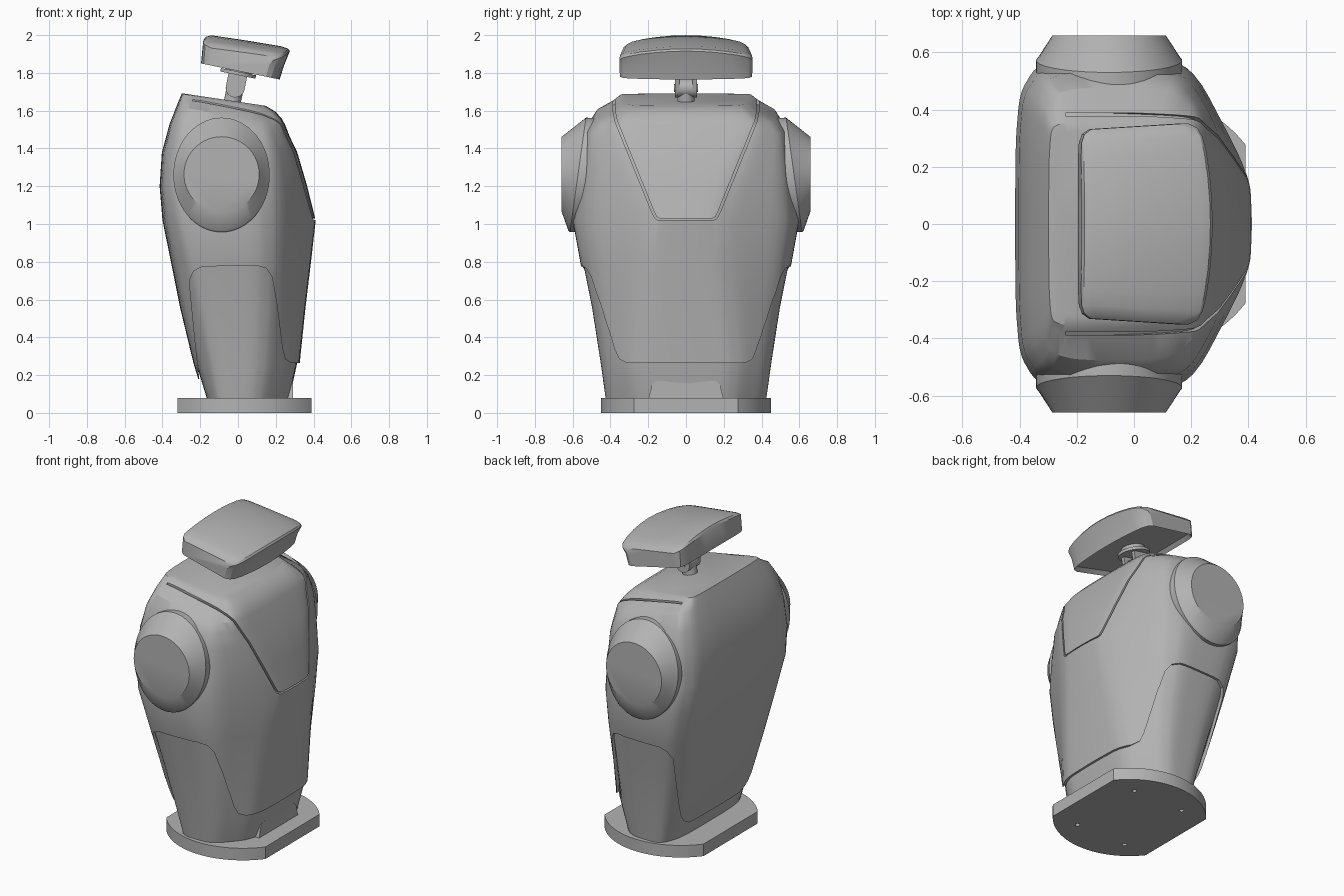
import bpy, bmesh, math
from mathutils import Matrix, Vector

cube = bpy.data.objects.get("Cube")
if cube:
    bpy.data.objects.remove(cube, do_unlink=True)

grey = bpy.data.materials.new("grey plastic")
grey.use_nodes = True
colour = (0.45, 0.45, 0.45, 1)
grey.diffuse_color = colour
grey.node_tree.nodes["Principled BSDF"].inputs["Base Color"].default_value = colour


def make(name, bm, angle=30):
    bmesh.ops.recalc_face_normals(bm, faces=bm.faces)
    mesh = bpy.data.meshes.new(name)
    bm.to_mesh(mesh)
    bm.free()
    mesh.materials.append(grey)
    ob = bpy.data.objects.new(name, mesh)
    bpy.context.collection.objects.link(ob)
    smooth(ob, angle)
    return ob


def smooth(ob, angle=30):
    bpy.ops.object.select_all(action="DESELECT")
    ob.select_set(True)
    bpy.context.view_layer.objects.active = ob
    bpy.ops.object.shade_smooth_by_angle(angle=math.radians(angle))


def loft(rings):
    """Closed tube through equal-length rings, capped at both ends."""
    bm = bmesh.new()
    vs = [[bm.verts.new(p) for p in ring] for ring in rings]
    n = len(vs[0])
    for a, b in zip(vs, vs[1:]):
        for i in range(n):
            j = (i + 1) % n
            bm.faces.new((a[i], a[j], b[j], b[i]))
    bm.faces.new(vs[0])
    bm.faces.new(vs[-1])
    return bm


def prism(name, outline, axis, lo, hi):
    """Outline extruded along x, y or z."""
    def place(a, b, c):
        return {"x": (c, a, b), "y": (a, c, b), "z": (a, b, c)}[axis]
    return make(name, loft([[place(a, b, c) for a, b in outline] for c in (lo, hi)]))


def cylinder(name, start, end, r1, r2=None, sides=48):
    a, b = Vector(start), Vector(end)
    rot = (b - a).to_track_quat("Z", "Y").to_matrix().to_4x4()
    bm = bmesh.new()
    bmesh.ops.create_cone(bm, cap_ends=True, segments=sides, radius1=r1,
                          radius2=r1 if r2 is None else r2, depth=(b - a).length,
                          matrix=Matrix.Translation((a + b) / 2) @ rot)
    return make(name, bm)


def cut(target, cutters):
    for c in cutters:
        mod = target.modifiers.new("cut", "BOOLEAN")
        mod.operation, mod.solver, mod.object = "DIFFERENCE", "EXACT", c
        bpy.context.view_layer.objects.active = target
        bpy.ops.object.modifier_apply(modifier=mod.name)
        bpy.data.objects.remove(c, do_unlink=True)
    smooth(target)


def round_corners(pts, ratio=0.18, passes=3):
    for _ in range(passes):
        out = []
        for i, p in enumerate(pts):
            q = pts[(i + 1) % len(pts)]
            out += [p.lerp(q, ratio), q.lerp(p, ratio)]
        pts = out
    return pts


# Torso sections: height, tilt, back x, back half width,
# side start x, side half width, side end x, front x, front half width
SECTIONS = [
    (.08, 0, -.18, .30, -.12, .44, .12, .28, .25),
    (.26, 0, -.235, .33, -.15, .465, .15, .32, .27),
    (.55, 0, -.305, .38, -.20, .51, .17, .35, .235),
    (.80, 0, -.355, .42, -.25, .56, .18, .38, .20),
    (1.02, 0, -.40, .44, -.30, .60, .18, .405, .17),
    (1.20, 0, -.415, .43, -.33, .575, .18, .36, .235),
    (1.38, 0, -.403, .42, -.32, .55, .17, .307, .31),
    (1.50, .1, -.362, .39, -.30, .53, .14, .265, .35),
    (1.575, .18, -.325, .36, -.27, .475, .12, .245, .37),
    (1.615, .2, -.308, .34, -.26, .39, .10, .225, .34),
    (1.643, .19, -.298, .33, -.25, .355, .08, .19, .31),
    (1.655, .15, -.280, .30, -.24, .325, .05, .14, .28),
]


def torso(name, inset):
    rings = []
    for z, tilt, xb, yb, xs, ys, xe, xf, yf in SECTIONS:
        d = inset
        half = [(xb + d, yb - d), (xs + d, ys - d), (xe - d, ys - d), (xf - d, yf - d / 2)]
        pts = half + [(xf + .008 - d, 0)] + [(x, -y) for x, y in reversed(half)]
        drop = d if z > 1.55 else 0
        rings.append([(p.x, p.y, z - drop - tilt * (p.x + .05))
                      for p in round_corners([Vector(p) for p in pts])])
    return make(name, loft(rings), 35)


torso("torso_core", .014)
shell = torso("torso_shell", 0)

# Openings at the hips, with the shell hem at the front and back
hip = [(-.5, .18), (-.205, .18), (-.225, .36), (-.258, .70), (-.235, .75), (-.19, .775),
       (.10, .78), (.15, .765), (.18, .72), (.205, .58), (.235, .34), (.25, .285),
       (.28, .265), (.6, .265), (.6, 0), (-.5, 0)]
# Seam around the chest panel, a thin strip with mirrored sides
path = [(.387, 1.75), (.387, 1.6), (.375, 1.54), (.18, 1.06), (.165, 1.03), (.145, 1.02)]
outer = path + [(-y, z) for y, z in reversed(path)]
inner = [(y - math.copysign(.01, y), z + .008) for y, z in outer]
cut(shell, [prism("hip_cutter", hip, "y", -1, 1),
            prism("seam_cutter", outer + inner[::-1], "x", -.24, .7)])

# Shoulders: tilted oval root tapering to a round flat end
for side, label in ((1, "left"), (-1, "right")):
    rings = []
    for rx, rz, cz, y, lean in ((.255, .30, 1.26, .50, -.14), (.255, .303, 1.26, .572, -.14),
                                (.247, .294, 1.26, .582, -.14), (.199, .199, 1.263, .658, 0)):
        ring = []
        for i in range(64):
            t = math.tau * i / 64
            z = rz * math.sin(t)
            ring.append((-.087 + rx * math.cos(t), side * (y + lean * z), cz + z))
        rings.append(ring)
    make(label + "_shoulder", loft(rings))

# Base plate: a disc with flat front and back, four bolt holes
arc = math.acos(.355 / .45)
disc = []
for mid in (math.pi / 2, -math.pi / 2):
    for i in range(33):
        t = mid + (i / 16 - 1) * (math.pi / 2 - arc)
        disc.append((.035 + .45 * math.cos(t), .45 * math.sin(t)))
base = prism("base_plate", disc, "z", 0, .078)
cut(base, [cylinder("hole_cutter", (.035 + x, y, -.1), (.035 + x, y, .05), .014, sides=16)
           for x in (-.18, .18) for y in (-.26, .26)])

# Tab at the front of the waist
prism("waist_tab", [(-.20, .07), (-.18, .15), (-.16, .168), (.16, .168), (.18, .15), (.20, .07)],
      "x", .2, .29)

# Neck: post, pivot and fork
tilt = Matrix.Rotation(math.radians(11.5), 4, "Y")
pivot = Vector((-.015, 0, 1.72))
up = tilt @ Vector((0, 0, 1))
cylinder("neck_post", pivot - up * .1, pivot, .045)
cylinder("neck_pivot", pivot - Vector((0, .035, 0)), pivot + Vector((0, .035, 0)), .05)
for s in (-1, 1):
    arm = [(-.05, .09)]
    arm += [(.05 * math.cos(a), .05 * math.sin(a)) for a in
            [math.pi * (1 + i / 12) for i in range(13)]] + [(.05, .09)]
    ob = prism("neck_fork", arm, "y", s * .035, s * .058)
    ob.matrix_world = Matrix.Translation(pivot) @ tilt
    cylinder("pivot_bolt", pivot, pivot + Vector((0, s * .064, 0)), .02, sides=24)
cylinder("neck_flange", pivot + up * .07, pivot + up * .088, .095)
cylinder("neck_mount", pivot + up * .085, pivot + up * .14, .07)

# Head: domed slab swept across y, wider at the front
rings = []
for y, trim in ((0, 0), (.08, 0), (.16, 0), (.24, 0), (.295, .003), (.325, .014), (.342, .04)):
    dome, bow = .38 * y * y + trim * .5, .3 * y * y
    prof = [(-.21 + trim, 0), (-.222 + trim, .125 - dome * .5), (-.215 + trim, .142 - dome * .8),
            (-.188 + trim, .157 - dome), (.0, .167 - dome), (.19 - bow - trim, .174 - dome),
            (.228 - bow - trim, .168 - dome), (.238 - bow - trim, .158 - dome),
            (.222 - bow - trim, .07), (.215 - bow - trim, 0)]
    rings.append([(u, y * (1 + .18 * u), w) for u, w in prof])
mirror = [[(u, -y, w) for u, y, w in r] for r in rings[:0:-1]]
bm = loft(mirror + rings)
bmesh.ops.recalc_face_normals(bm, faces=bm.faces)
under = [f for f in bm.faces if f.normal.z < -.95]
bmesh.ops.inset_region(bm, faces=under, thickness=.018)
bmesh.ops.translate(bm, verts=list({v for f in under for v in f.verts}), vec=(0, 0, .025))
head = make("head", bm)
head.matrix_world = Matrix.Translation((.01, 0, 1.808)) @ tilt
